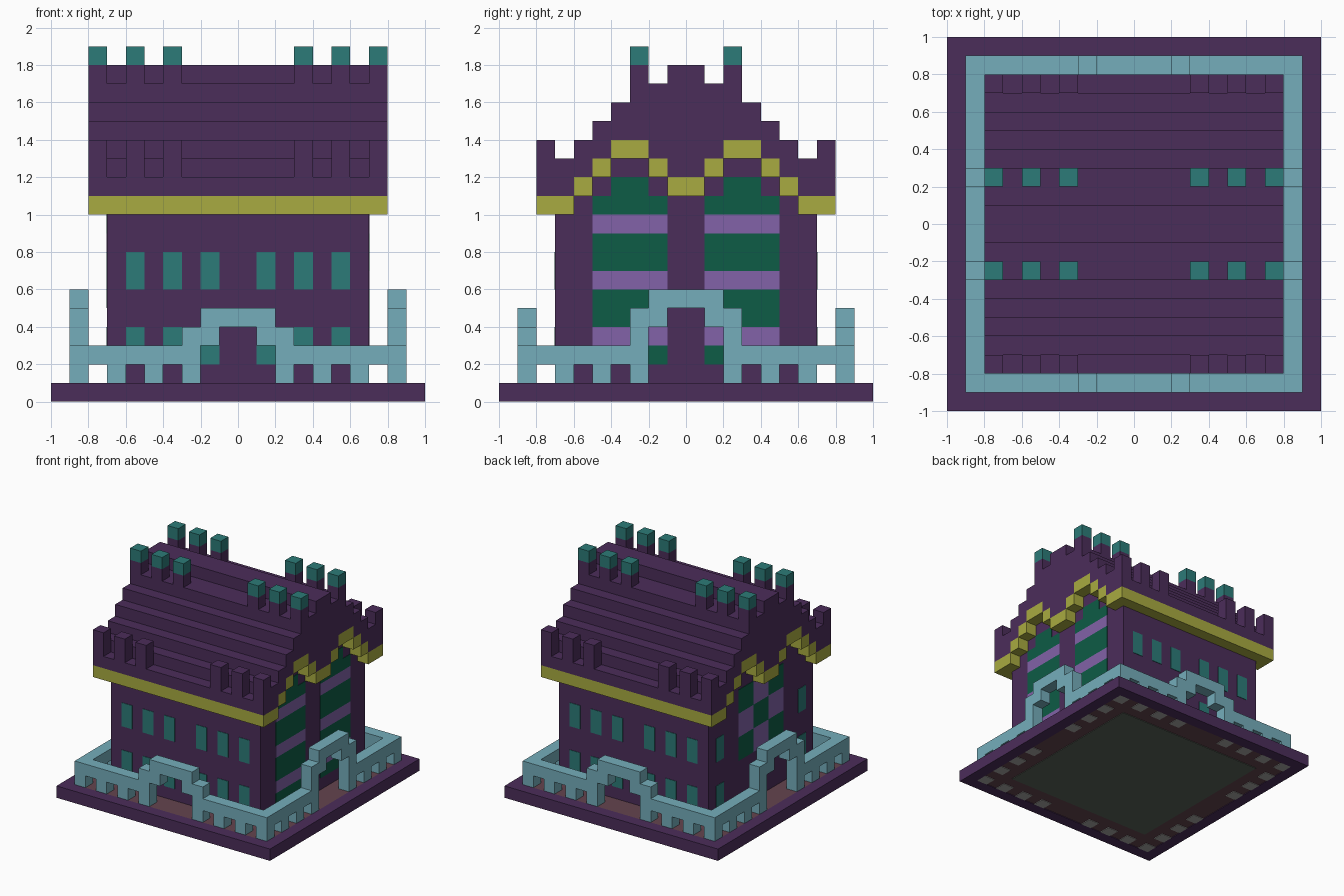
import bpy, bmesh

cube = bpy.data.objects.get("Cube")
if cube:
    bpy.data.objects.remove(cube, do_unlink=True)


def material(name, r, g, b):
    def lin(c):
        c /= 255
        return c / 12.92 if c < 0.04045 else ((c + 0.055) / 1.055) ** 2.4
    m = bpy.data.materials.new(name)
    col = (lin(r), lin(g), lin(b), 1)
    m.use_nodes = True
    m.diffuse_color = col
    m.node_tree.nodes["Principled BSDF"].inputs["Base Color"].default_value = col
    return m


PURPLE = material("dark purple", 75, 45, 90)
TEAL = material("teal", 44, 123, 120)
BLUE = material("pale blue", 117, 174, 187)
GOLD = material("gold", 169, 171, 65)
GREEN = material("deep green", 13, 92, 70)
LILAC = material("lilac", 130, 98, 168)
BROWN = material("mauve brown", 100, 68, 78)
GREY = material("grey", 165, 165, 162)
SLATE = material("dark grey green", 88, 98, 88)


def finish(name, bm, mat):
    bmesh.ops.recalc_face_normals(bm, faces=bm.faces[:])
    me = bpy.data.meshes.new(name)
    bm.to_mesh(me)
    bm.free()
    me.materials.append(mat)
    ob = bpy.data.objects.new(name, me)
    bpy.context.collection.objects.link(ob)
    return ob


def boxes(name, mat, items):
    """One object from boxes given as (x0, x1, y0, y1, z0, z1)."""
    bm = bmesh.new()
    for b in items:
        vs = bmesh.ops.create_cube(bm, size=1)["verts"]
        for v in vs:
            for i in range(3):
                lo, hi = b[2 * i], b[2 * i + 1]
                v.co[i] = (lo + hi) / 2 + v.co[i] * (hi - lo)
    return finish(name, bm, mat)


def prism(name, mat, profile, half):
    """Extrude a closed (y, z) profile along x from -half to half."""
    bm = bmesh.new()
    f = bm.faces.new([bm.verts.new((-half, y, z)) for y, z in profile])
    geom = bmesh.ops.extrude_face_region(bm, geom=[f])["geom"]
    bmesh.ops.translate(bm, vec=(2 * half, 0, 0),
                        verts=[g for g in geom if isinstance(g, bmesh.types.BMVert)])
    return finish(name, bm, mat)


def steps(heights):
    """Stepped outline from y = 0 outwards; one height for each 0.1."""
    pts = []
    for i, z in enumerate(heights):
        pts += [(i / 10, z), ((i + 1) / 10, z)]
    return [p for i, p in enumerate(pts)
            if not (0 < i < len(pts) - 1 and pts[i - 1][1] == p[1] == pts[i + 1][1])]


def clean(pts):
    out = []
    for p in pts:
        if not out or p != out[-1]:
            out.append(p)
    return out


def both(spans):
    """Mirror (u0, u1, z0, z1) spans about u = 0."""
    return [s for a, b, c, d in spans for s in ((a, b, c, d), (-b, -a, c, d))]


# Base: rim, courtyard, footings seen underneath
boxes("base_rim", PURPLE, [(-1, 1, -1, -.9, 0, .1), (-1, 1, .9, 1, 0, .1),
                           (-1, -.9, -.9, .9, 0, .1), (.9, 1, -.9, .9, 0, .1)])
boxes("courtyard_floor", BROWN, [(-.9, .9, -.9, .9, .005, .1)])
boxes("house_footing", SLATE, [(-.7, .7, -.7, .7, 0, .05)])
POSTS = [(.2, .3), (.4, .5), (.6, .7)]
feet = [(a, b, .8, .9) for a, b in POSTS + [(.8, .9)]] + [(.8, .9, a, b) for a, b in POSTS]
boxes("post_footings", GREY, [
    tuple(sorted((sx * a, sx * b))) + tuple(sorted((sy * c, sy * d))) + (0, .05)
    for a, b, c, d in feet for sx in (1, -1) for sy in (1, -1)])

# Fence with a raised arch in the middle of each side
posts = [(a, b, .1, .2) for a, b in POSTS]
front = both(posts + [(.8, .9, .1, .2), (.3, .9, .2, .3),
                      (.2, .3, .2, .4), (.1, .2, .3, .4)]) + [(-.2, .2, .4, .5)]
side = both(posts + [(.3, .8, .2, .3), (.2, .3, .2, .5),
                     (.1, .2, .4, .5)]) + [(-.2, .2, .5, .6)]
for name, lo, hi in (("front", -.9, -.8), ("back", .8, .9)):
    boxes(name + "_fence", BLUE, [(a, b, lo, hi, c, d) for a, b, c, d in front])
for name, lo, hi in (("right", -.9, -.8), ("left", .8, .9)):
    boxes(name + "_fence", BLUE, [(lo, hi, a, b, c, d) for a, b, c, d in side])

# House walls rising into stepped gables
wall = clean(steps([1.4, 1.4, 1.4, 1.4, 1.3, 1.2, 1.1])) + [(.7, .1)]
prism("house_walls", PURPLE, wall + [(-y, z) for y, z in reversed(wall) if y > 0], .7)

# Stepped roof, its underside following the gold trim
top = clean(steps([1.8, 1.7, 1.7, 1.6, 1.5, 1.4, 1.3, 1.2]))
low = clean(steps([1.2, 1.3, 1.4, 1.4, 1.3, 1.2, 1.1, 1.1]))
outline = top + [p for p in reversed(low) if p[0] > 0]
left = [(-y, z) for y, z in low if y > 0] + [(-y, z) for y, z in reversed(top) if y > 0]
prism("roof", PURPLE, outline + left, .8)

# Gold eaves and gable trim
trim = both([(.6, .8, 1.0, 1.1), (.5, .6, 1.1, 1.2), (.4, .5, 1.2, 1.3),
             (.2, .4, 1.3, 1.4), (.1, .2, 1.2, 1.3)]) + [(-.1, .1, 1.1, 1.2)]
boxes("gold_trim", GOLD, [(-.8, .8, a, b, c, d) for a, b, c, d in trim])

# Battlements at the eaves, and chimneys with teal caps
COLS = [(s * m - .05, s * m + .05) for m in (.35, .55, .75) for s in (1, -1)]
boxes("eave_battlements", PURPLE, [(a, b, y - .05, y + .05, 1.2, 1.4)
                                   for a, b in COLS for y in (-.75, .75)])
for name, mat, z0, z1 in (("chimneys", PURPLE, 1.7, 1.8), ("chimney_caps", TEAL, 1.8, 1.9)):
    boxes(name, mat, [(a, b, y - .05, y + .05, z0, z1) for a, b in COLS for y in (-.25, .25)])

# Small windows on the long walls
T = .004
wins = both([(u, u + .1, z, z + .2) for u in (.1, .3, .5) for z in (.2, .6)])
for name, y in (("front", -.7), ("back", .7)):
    boxes(name + "_windows", TEAL, [(a, b, y - T, y + T, c, d) for a, b, c, d in wins])


def gable(name, mat, x, spans):
    boxes(name, mat, [(x - T, x + T, a, b, c, d) for a, b, c, d in spans])


# Tall striped windows on the left gable
gable("tall_window_glass", GREEN, .7, both([
    (.1, .5, .2, .3), (.1, .5, .4, .6), (.1, .5, .7, .9), (.1, .5, 1.0, 1.1), (.2, .4, 1.1, 1.2)]))
gable("tall_window_bands", LILAC, .7, both([(.1, .5, z, z + .1) for z in (.3, .6, .9)]))

# Chequered window and small windows on the right gable
cells = [(i, j) for i in range(3) for j in range(3)]
for name, mat, odd in (("chequer_green", GREEN, 0), ("chequer_lilac", LILAC, 1)):
    gable(name, mat, -.7, [(-.3 + .2 * i, -.1 + .2 * i, .5 + .2 * j, .7 + .2 * j)
                           for i, j in cells if (i + j) % 2 == odd])
gable("right_windows", TEAL, -.7, both([(.5, .6, z, z + .2) for z in (.2, .6)]))
